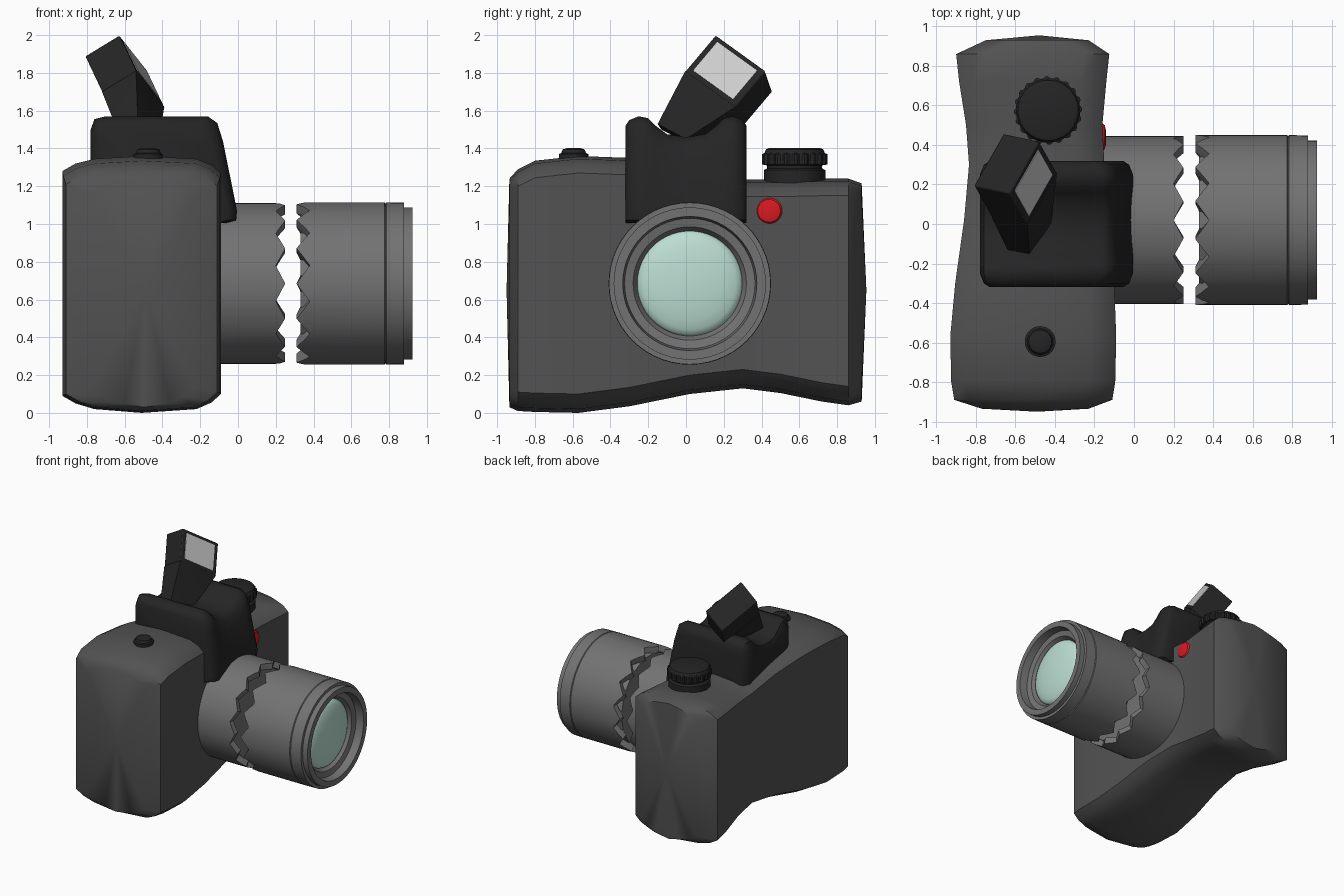
import bpy, bmesh, math
from mathutils import Vector

if "Cube" in bpy.data.objects:
    bpy.data.objects.remove(bpy.data.objects["Cube"])


def mat(name, r, g, b):
    m = bpy.data.materials.new(name)
    m.diffuse_color = (r, g, b, 1)
    m.use_nodes = True
    m.node_tree.nodes["Principled BSDF"].inputs["Base Color"].default_value = m.diffuse_color
    return m


BODY = mat("dark_grey", .085, .085, .085)
LENS = mat("mid_grey", .17, .17, .17)
BLACK = mat("black", .018, .018, .018)
RED = mat("red", .7, .01, .015)
GLASS = mat("pale_green", .5, .73, .65)
WHITE = mat("flash_white", .62, .62, .62)


def finish(name, bm, material, angle=35):
    bmesh.ops.recalc_face_normals(bm, faces=bm.faces)
    me = bpy.data.meshes.new(name)
    bm.to_mesh(me)
    bm.free()
    me.materials.append(material)
    ob = bpy.data.objects.new(name, me)
    bpy.context.collection.objects.link(ob)
    bpy.ops.object.select_all(action='DESELECT')
    ob.select_set(True)
    bpy.context.view_layer.objects.active = ob
    bpy.ops.object.shade_smooth_by_angle(angle=math.radians(angle))
    return ob


def skin(bm, rings):
    """Join equal rings of vertices with quads."""
    for a, b in zip(rings, rings[1:]):
        n = len(a)
        for i in range(n):
            bm.faces.new((a[i], a[(i + 1) % n], b[(i + 1) % n], b[i]))


def loft(name, sections, material, tips=None, angle=35):
    bm = bmesh.new()
    rings = [[bm.verts.new(p) for p in s] for s in sections]
    skin(bm, rings)
    for k, ring in enumerate((rings[0], rings[-1])):
        if tips:
            tip = bm.verts.new(tips[k])
            for i in range(len(ring)):
                bm.faces.new((ring[i], ring[(i + 1) % len(ring)], tip))
        else:
            bm.faces.new(ring)
    return finish(name, bm, material, angle)


def lathe(name, profile, centre, axis, material, seg=56, teeth=14, phase=0, knurl=(), angle=35):
    """Spin (along, radius, tooth depth) points; knurl lists ridged profile rows."""
    bm = bmesh.new()
    rings = []
    step = seg // teeth
    for row, (h, r, t) in enumerate(profile):
        ring = []
        for i in range(seg):
            a = 2 * math.pi * i / seg
            f = ((i + phase) % step) / step
            hh = h + t * (1 - abs(2 * f - 1))
            rr = r + (.011 if row in knurl and i % 4 < 2 else 0)
            c, s = rr * math.cos(a), rr * math.sin(a)
            off = (hh, -c, s) if axis == 'X' else (c, s, hh)
            ring.append(bm.verts.new(Vector(centre) + Vector(off)))
        rings.append(ring)
    skin(bm, rings)
    bm.faces.new(rings[0])
    bm.faces.new(rings[-1])
    return finish(name, bm, material, angle)


def hull(name, pts, material, bevel=0.0):
    bm = bmesh.new()
    for p in pts:
        bm.verts.new(p)
    bmesh.ops.convex_hull(bm, input=bm.verts)
    ob = finish(name, bm, material, 25)
    if bevel:
        b = ob.modifiers.new("soft_edges", 'BEVEL')
        b.width, b.segments = bevel, 2
    return ob


# Body: sections along y, waisted back and arched base
def body_section(y, xl, xr, zb, zt):
    m = (xl + xr) / 2
    return [(xl, y, zt - .08), (xl + .07, y, zt - .04), (xl + .17, y, zt - .015), (m, y, zt),
            (xr - .13, y, zt - .015), (xr - .05, y, zt - .045), (xr, y, zt - .09),
            (xr, y, zb + .1), (xr - .05, y, zb + .055), (xr - .13, y, zb + .02), (m, y, zb),
            (xl + .17, y, zb + .02), (xl + .07, y, zb + .05), (xl, y, zb + .09)]


stations = [(-.935, -.77, -.23, .03, 1.24), (-.89, -.91, -.11, .01, 1.29), (-.8, -.925, -.095, .005, 1.335),
            (-.57, -.93, -.09, 0, 1.36), (-.3, -.905, -.1, .035, 1.35), (.02, -.86, -.12, .1, 1.30),
            (.3, -.835, -.15, .13, 1.235), (.5, -.85, -.16, .105, 1.235), (.72, -.885, -.14, .06, 1.24),
            (.86, -.9, -.125, .04, 1.24), (.93, -.75, -.23, .06, 1.215)]
loft("camera_body", [body_section(*s) for s in stations], BODY,
     tips=[(-.49, -.95, .65), (-.48, .955, .65)], angle=40)


# Viewfinder hump with a valley along its top
def hump_section(y, d, zt):
    return [(-.78 + d, y, 1.2), (-.78 + d, y, zt - .07), (-.76 + d, y, zt - .015), (-.7 + d, y, zt),
            (-.16 - d, y, zt), (-.11 - d, y, zt - .035), (-.08 - d, y, zt - .13),
            (-.005 - d, y, 1.07), (-.01 - d, y, 1.02), (-.06 - d, y, 1.005), (-.3, y, 1.05)]


half = [(.32, .05, 1.52), (.3, .02, 1.55), (.25, 0, 1.57), (.2, 0, 1.56), (.16, 0, 1.52), (.1, 0, 1.475)]
hump = [(-y, d, z) for y, d, z in half] + [(0, 0, 1.46)] + half[::-1]
loft("viewfinder_hump", [hump_section(*s) for s in hump], BLACK, angle=40)

# Lens: two barrels with a jagged break between them
AX = (0, .02, .685)
lathe("lens_barrel_rear", [(-.3, .425, 0), (.2, .425, .05), (.2, .375, .05), (.19, .37, 0)],
      AX, 'X', LENS, phase=2)
lathe("lens_barrel_front",
      [(.33, .375, 0), (.31, .38, .07), (.31, .43, .07), (.775, .43, 0), (.78, .424, 0), (.785, .43, 0),
       (.88, .428, 0), (.88, .403, 0), (.925, .403, 0), (.925, .355, 0), (.86, .345, 0),
       (.85, .30, 0), (.80, .27, 0)], AX, 'X', LENS, phase=0)
lathe("lens_glass", [(.80, .278, 0)] + [(.82 + .06 * math.sin(a), .278 * math.cos(a), 0)
                                        for a in (0, .25, .5, .8, 1.1, 1.4, 1.53)], AX, 'X', GLASS)

# Pop-up flash: tilted box, tapering arm and window
D, A, B = Vector((-.63, .156, 2.0)), Vector((-.48, .42, 1.81)), Vector((-.39, .26, 1.62))
C = D + B - A
back = Vector((-.18, .038, -.11))
face = [A, B, C, D]
hull("flash_head", face + [p + back for p in face], BLACK, .008)
hull("flash_arm", [C, B, B + back, C + back, (-.53, -.15, 1.53), (-.42, 0, 1.45),
                   (-.53, .02, 1.42), (-.64, -.13, 1.5)], BLACK)
mid = (A + C) / 2
win = [mid + (p - mid) * .8 for p in face]
out = -back.normalized()
hull("flash_window", [p + out * .004 for p in win] + [p - out * .02 for p in win], WHITE)

# Mode dial with ridged grip
lathe("mode_dial", [(1.18, .163, 0), (1.285, .163, 0), (1.295, .145, 0), (1.31, .145, 0), (1.315, .162, 0),
                    (1.37, .162, 0), (1.375, .16, 0), (1.395, .152, 0), (1.402, .135, 0)],
      (-.435, .575, 0), 'Z', BLACK, seg=80, teeth=20, knurl=(4, 5))

# Shutter button
lathe("shutter_button", [(1.3, .078, 0), (1.37, .078, 0), (1.375, .066, 0), (1.395, .058, 0), (1.402, .035, 0)],
      (-.475, -.595, 0), 'Z', BLACK, seg=28)

# Red button beside the lens
lathe("red_button", [(-.22, .07, 0), (-.16, .07, 0), (-.148, .06, 0), (-.142, .035, 0)],
      (0, .44, 1.07), 'X', RED, seg=28)
